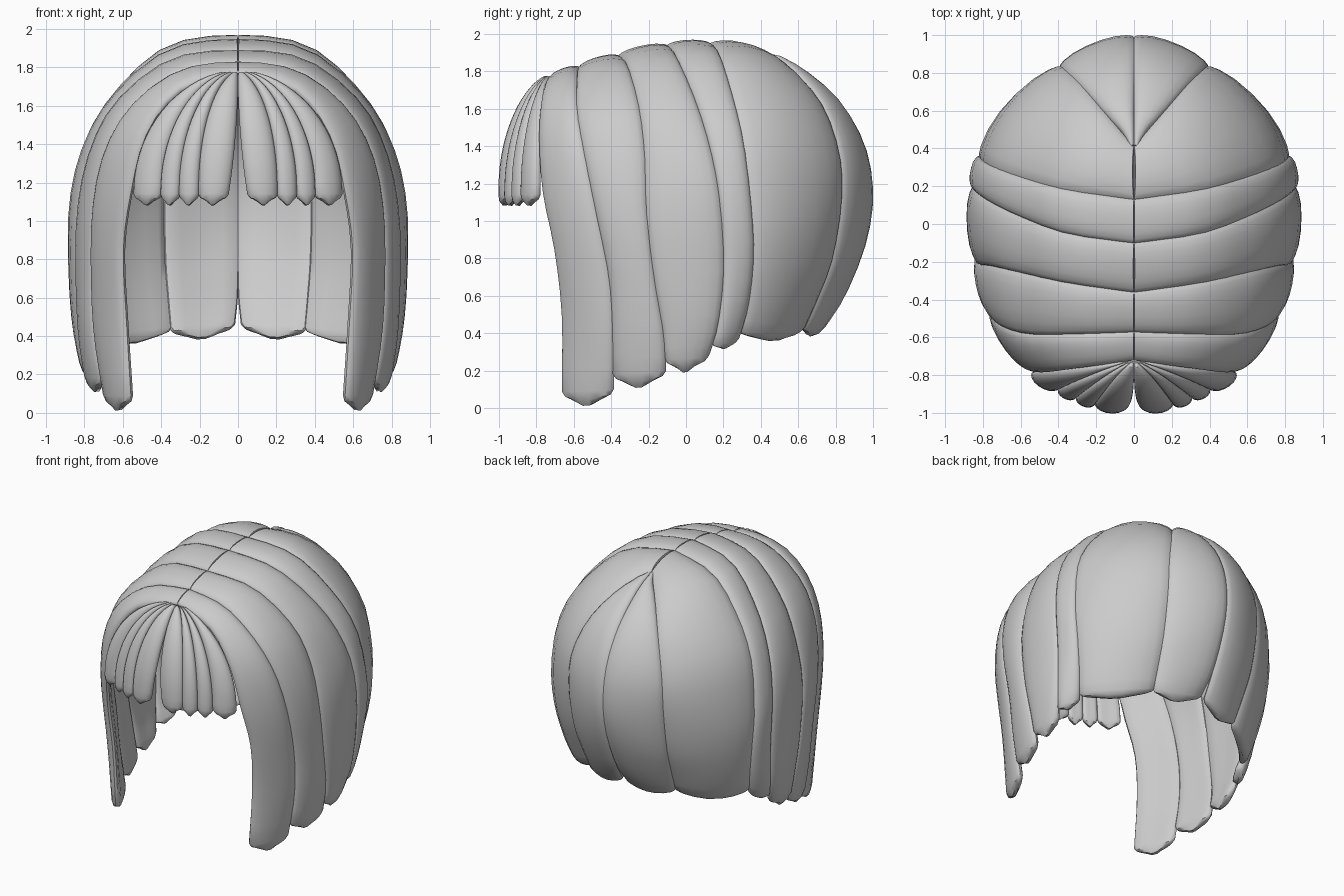
import bpy, bmesh
from math import sin, cos, pi, sqrt
from mathutils import Vector

if "Cube" in bpy.data.objects:
    bpy.data.objects.remove(bpy.data.objects["Cube"])


def sample(pts, t):
    """Point on a smooth curve through pts, t in 0..1."""
    s = min(max(t, 0), 1) * (len(pts) - 1)
    i = min(int(s), len(pts) - 2)
    f = s - i
    p1, p2 = Vector(pts[i]), Vector(pts[i + 1])
    p0 = Vector(pts[i - 1]) if i else p1 * 2 - p2
    p3 = Vector(pts[i + 2]) if i + 2 < len(pts) else p2 * 2 - p1
    return 0.5 * (2 * p1 + (p2 - p0) * f + (2 * p0 - 5 * p1 + 4 * p2 - p3) * f * f
                  + (3 * p1 - p0 - 3 * p2 + p3) * f ** 3)


def lock(name, a, b, ends=(1, 1), start=0.0, thick=0.07, bulge=0.06, tip=0.09, trim=0.06):
    """Padded lock of hair lofted between edge curves a and b, mirrored over x."""
    n, us = 18, [-1, -0.95, -0.82, -0.55, -0.2, 0.2, 0.55, 0.82, 0.95, 1]
    stations = []
    for k in range(n + 1):
        t = start + (1 - start) * k / n
        stations.append((sample(a, t * ends[0]), sample(b, t * ends[1]), 0, 0.55 if k == 0 else 1))
    pa, pb = stations[-1][:2]
    down = (pa + pb - stations[-2][0] - stations[-2][1]).normalized()
    side = (pb - pa).normalized() * trim
    # blunt chamfered tip
    stations.append((pa + side * 0.3, pb - side * 0.3, tip * 0.6, 0.85))
    stations.append((pa + side, pb - side, tip, 0.3))
    bm = bmesh.new()
    rings = []
    for k, (pa, pb, drop, th) in enumerate(stations):
        lo, hi = stations[max(k - 1, 0)], stations[min(k + 1, n)]
        if k >= n:
            tan = down
        else:
            tan = hi[0] + hi[1] - lo[0] - lo[1]
        across = pb - pa
        nor = tan.cross(across).normalized()
        w = across.length

        def pt(u, depth):
            pad = thick * th * depth * sqrt(max(0, 1 - u ** 4))
            return ((pa + pb) / 2 + across * u * 0.515 + down * drop * (1 - 0.5 * abs(u))
                    + nor * (bulge * w * (1 - u * u) + pad))
        ring = [pt(u, 0.4) for u in us] + [pt(u, -0.6) for u in us[-2:0:-1]]
        rings.append([bm.verts.new(p) for p in ring])
    m = len(rings[0])
    for r, q in zip(rings, rings[1:]):
        for i in range(m):
            j = (i + 1) % m
            bm.faces.new((r[i], r[j], q[j], q[i]))
    bm.faces.new(rings[0])
    bm.faces.new(rings[-1])
    bmesh.ops.recalc_face_normals(bm, faces=bm.faces)
    me = bpy.data.meshes.new(name)
    bm.to_mesh(me)
    bm.free()
    ob = bpy.data.objects.new(name, me)
    bpy.context.collection.objects.link(ob)
    bpy.ops.object.select_all(action='DESELECT')
    ob.select_set(True)
    bpy.context.view_layer.objects.active = ob
    bpy.ops.object.shade_smooth_by_angle(angle=0.7)
    mod = ob.modifiers.new("mirror", 'MIRROR')
    mod.use_mirror_merge = False
    return ob


# seams between the locks, front to back, each running from the parting down
e0 = [(0, -.72, 1.77), (.3, -.76, 1.68), (.48, -.78, 1.45), (.56, -.76, 1.15),
      (.60, -.70, .85), (.585, -.66, .5), (.56, -.66, .09)]
e1 = [(0, -.57, 1.82), (.3, -.58, 1.77), (.55, -.58, 1.59), (.69, -.54, 1.35),
      (.75, -.48, 1.05), (.755, -.41, .7), (.74, -.39, .4), (.69, -.39, .10)]
e2 = [(0, -.36, 1.88), (.35, -.31, 1.82), (.62, -.25, 1.60), (.75, -.22, 1.35),
      (.815, -.21, 1.05), (.825, -.17, .7), (.81, -.12, .4), (.78, -.11, .2)]
e3 = [(0, -.1, 1.935), (.35, -.05, 1.87), (.62, .05, 1.64), (.775, .13, 1.38),
      (.84, .18, 1.1), (.84, .2, .75), (.82, .17, .45), (.78, .12, .28)]
e4 = [(0, .13, 1.945), (.35, .18, 1.88), (.6, .25, 1.66), (.755, .31, 1.4),
      (.81, .35, 1.05), (.80, .36, .8), (.76, .33, .55), (.72, .28, .38)]
e5 = [(0, .41, 1.89), (.15, .58, 1.78), (.28, .73, 1.6), (.37, .815, 1.35),
      (.39, .825, 1.1), (.385, .775, .8), (.37, .70, .6), (.355, .63, .44)]
e6 = [(0, .42, 1.90), (0, .62, 1.785), (0, .81, 1.62), (0, .94, 1.40),
      (0, .985, 1.15), (0, .95, .9), (.005, .84, .62), (.02, .73, .46)]

lock("front_side_lock", e0, e1)
lock("second_side_lock", e1, e2, (.96, 1))
lock("third_side_lock", e2, e3, (.95, 1))
lock("fourth_side_lock", e3, e4, (.94, 1), tip=.05, trim=.04)
lock("rear_side_lock", e4, e5, (.97, 1), bulge=.10, tip=.06)
lock("back_lock", e5, e6, bulge=.07, tip=.07)


# fringe fanning out from the front of the parting
def fan(x, y, z=1.14):
    pts = []
    for k in range(9):
        t = k / 8
        s, c = sin(t * pi / 2), cos(t * pi / 2)
        pts.append((x * (t ** 3 if x < .1 else s), -.72 + (y + .72) * s ** 1.3,
                    z + (1.76 - z) * c))
    return pts


seams = [fan(x, y) for x, y in
         ((.05, -.97), (.205, -.95), (.305, -.915), (.40, -.87), (.54, -.79))]
for i in range(4):
    lock(f"fringe_lock_{i + 1}", seams[i], seams[i + 1], start=.05, thick=.06,
         bulge=.12, tip=.065, trim=.04 if i in (0, 3) else .022)
